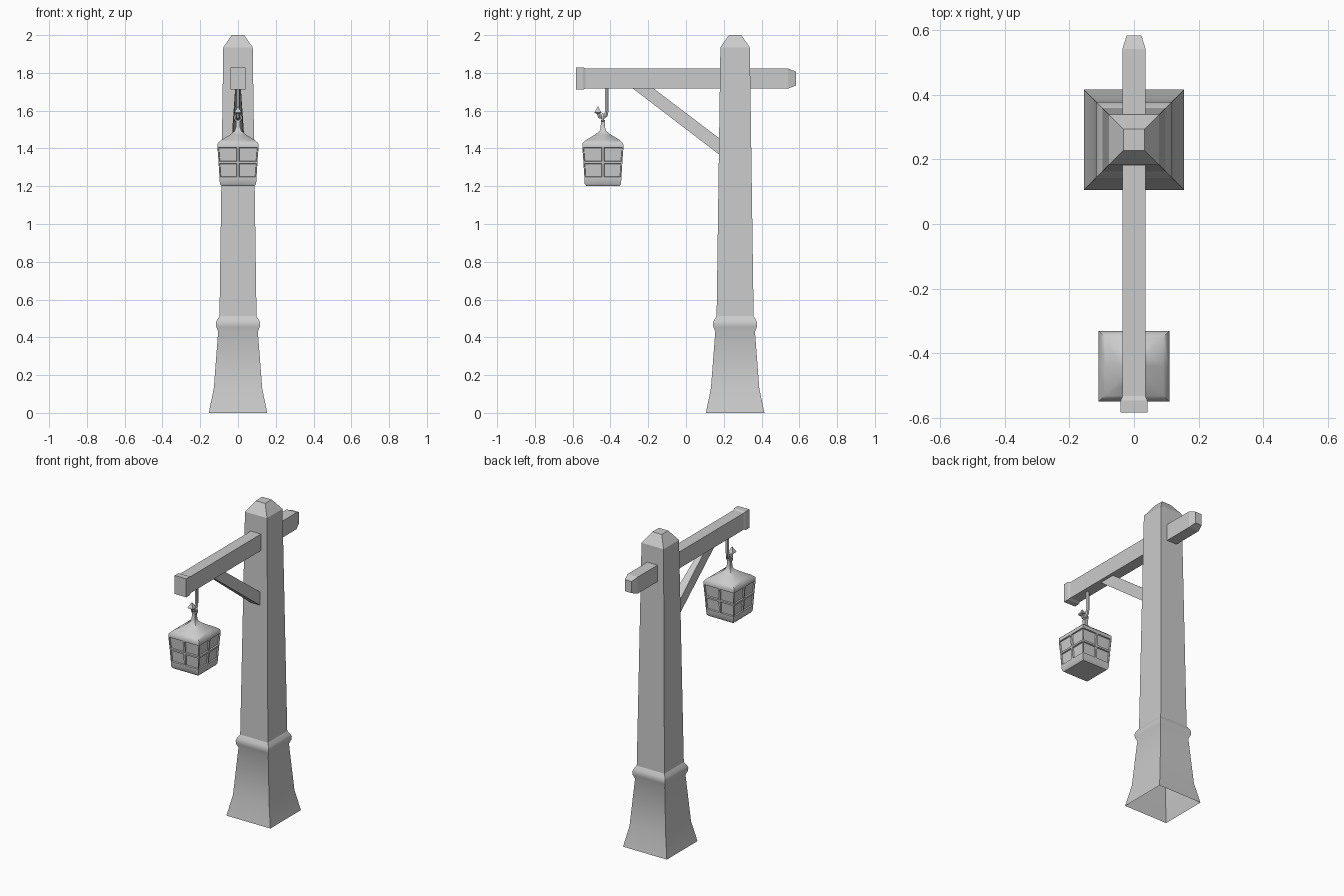
import bpy, bmesh, math
from mathutils import Vector

if "Cube" in bpy.data.objects:
    bpy.data.objects.remove(bpy.data.objects["Cube"])


def make(name, bm, smooth=None):
    bmesh.ops.recalc_face_normals(bm, faces=bm.faces[:])
    me = bpy.data.meshes.new(name)
    bm.to_mesh(me)
    bm.free()
    ob = bpy.data.objects.new(name, me)
    bpy.context.collection.objects.link(ob)
    if smooth:
        bpy.ops.object.select_all(action='DESELECT')
        ob.select_set(True)
        bpy.context.view_layer.objects.active = ob
        bpy.ops.object.shade_smooth_by_angle(angle=math.radians(smooth))
    return ob


def loft(bm, rings, cap_start=True, cap_end=True):
    """Skin consecutive rings of points; returns faces grouped per band."""
    vs = [[bm.verts.new(p) for p in r] for r in rings]
    n = len(vs[0])
    bands = [[bm.faces.new((a[i], a[(i + 1) % n], b[(i + 1) % n], b[i]))
              for i in range(n)] for a, b in zip(vs, vs[1:])]
    if cap_start:
        bm.faces.new(vs[0][::-1])
    if cap_end:
        bm.faces.new(vs[-1])
    return bands


def square(h, y, z):
    return [(sx * h, y + sy * h, z) for sx, sy in ((-1, -1), (1, -1), (1, 1), (-1, 1))]


def square8(h, y, z):
    pts = ((-1, -1), (0, -1), (1, -1), (1, 0), (1, 1), (0, 1), (-1, 1), (-1, 0))
    return [(sx * h, y + sy * h, z) for sx, sy in pts]


# Tapered square post with flared foot and rounded collar
POST_Y = 0.26
profile = [(0.155, 0), (0.128, 0.13), (0.105, 0.43), (0.115, 0.455), (0.117, 0.475),
           (0.112, 0.49), (0.098, 0.512), (0.078, 1.935), (0.033, 2.0)]
bm = bmesh.new()
loft(bm, [square(h, POST_Y, z) for h, z in profile], cap_start=False)
make("post", bm, 30)

# Cross beam with a capped front end and chamfered back end
bm = bmesh.new()
sections = [(-0.582, 0.041, 0.059), (-0.545, 0.041, 0.059), (-0.532, 0.036, 0.053),
            (0.54, 0.036, 0.053), (0.582, 0.023, 0.037)]
loft(bm, [[(sx * w, y, 1.77 + sz * h) for sx, sz in ((-1, -1), (1, -1), (1, 1), (-1, 1))]
          for y, w, h in sections])
make("cross_beam", bm)

# Diagonal brace, wider where it meets the post
bm = bmesh.new()
ends = [((-0.285, 1.72), (-0.175, 1.72), 0.015), ((0.19, 1.357), (0.19, 1.443), 0.034)]
loft(bm, [[(-w, *a), (w, *a), (w, *b), (-w, *b)] for a, b, w in ends])
make("brace", bm)

# Hanging hook swept along a J path
LY = -0.44
path = [(-0.419, 1.725), (-0.419, 1.60), (-0.424, 1.575), (-0.44, 1.563),
        (-0.457, 1.567), (-0.464, 1.59)]
bm = bmesh.new()
rings = []
for i, p in enumerate(path):
    a, b = path[max(i - 1, 0)], path[min(i + 1, len(path) - 1)]
    t = Vector((0, b[0] - a[0], b[1] - a[1])).normalized()
    side, up = Vector((1, 0, 0)), t.cross(Vector((1, 0, 0)))
    c = Vector((0, *p))
    rings.append([c + 0.011 * (math.cos(k * math.pi / 3) * side + math.sin(k * math.pi / 3) * up)
                  for k in range(6)])
loft(bm, rings)
make("hook", bm, 50)

# Pointed barb on the hook end
bm = bmesh.new()
loft(bm, [square(h, -0.466, z) for h, z in ((0.006, 1.582), (0.019, 1.589), (0.001, 1.623))])
make("hook_barb", bm)

# Ring around the hook
bpy.ops.mesh.primitive_torus_add(major_segments=12, minor_segments=6, major_radius=0.018,
                                 minor_radius=0.007, location=(0, LY, 1.562),
                                 rotation=(math.pi / 2, 0, 0))
bpy.context.object.name = "lantern_ring"
bpy.ops.object.shade_smooth_by_angle(angle=math.radians(60))

# Lantern: square body, domed roof and neck; two rows of recessed panes
bm = bmesh.new()
levels = [(0.088, 1.202), (0.096, 1.212), (0.098, 1.242), (0.103, 1.325), (0.109, 1.41),
          (0.107, 1.428), (0.09, 1.444), (0.042, 1.473), (0.018, 1.492), (0.012, 1.51),
          (0.01, 1.55)]
bands = loft(bm, [square8(h, LY, z) for h, z in levels])
bmesh.ops.recalc_face_normals(bm, faces=bm.faces[:])
panes = bands[2] + bands[3]
bmesh.ops.inset_individual(bm, faces=panes, thickness=0.008, depth=0.0)
bmesh.ops.inset_individual(bm, faces=panes, thickness=0.003, depth=-0.008)
make("lantern", bm, 50)
